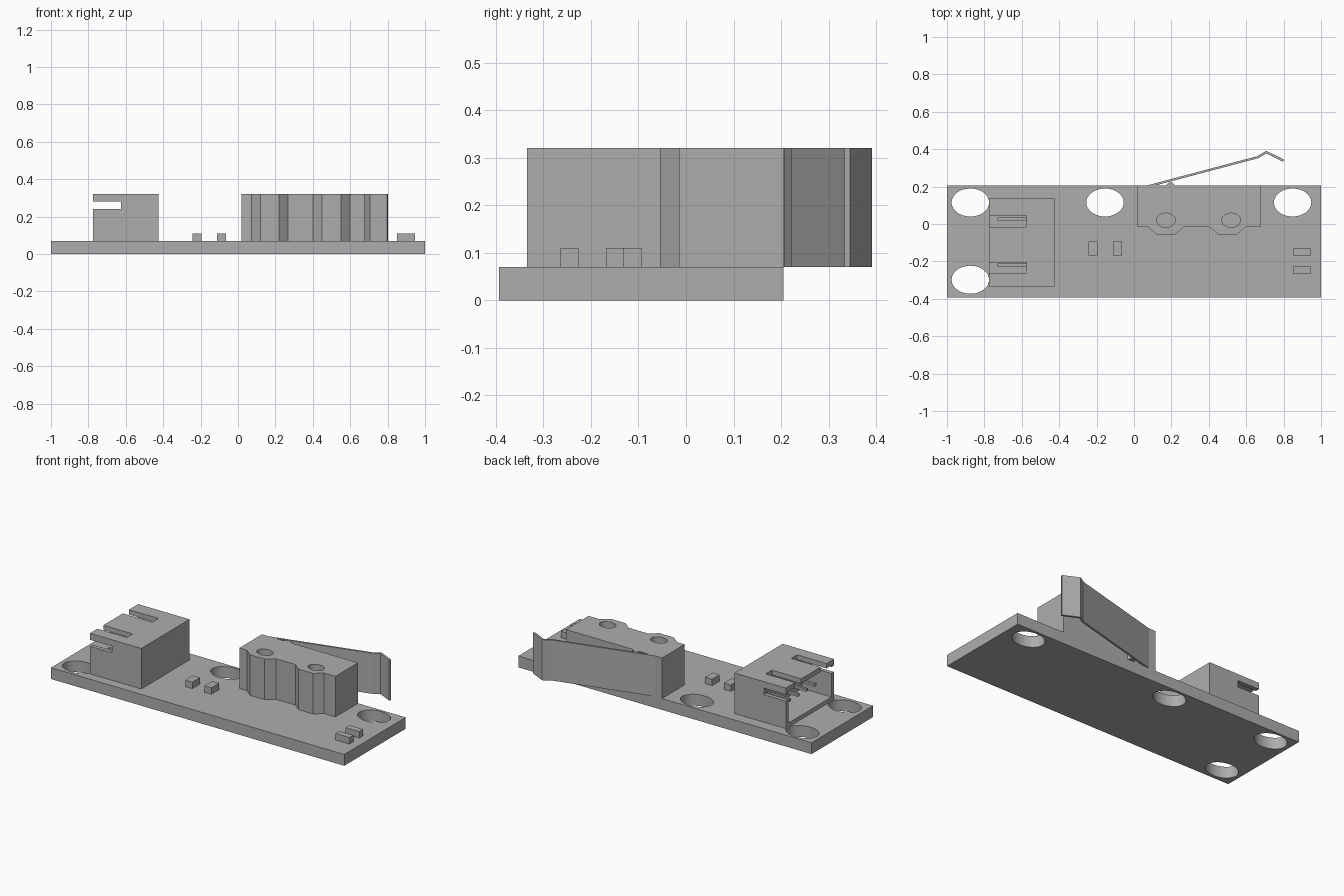
import bpy, bmesh, math

if "Cube" in bpy.data.objects:
    bpy.data.objects.remove(bpy.data.objects["Cube"], do_unlink=True)

BOARD_TOP, PART_TOP = 0.07, 0.32

grey = bpy.data.materials.new("plain grey")
grey.use_nodes = True
grey.diffuse_color = (0.42, 0.42, 0.42, 1)
grey.node_tree.nodes["Principled BSDF"].inputs["Base Color"].default_value = grey.diffuse_color


def prism(name, outline, z0, z1):
    """Extrude a flat xy outline from z0 to z1."""
    bm = bmesh.new()
    base = bm.faces.new([bm.verts.new((x, y, z0)) for x, y in outline])
    up = bmesh.ops.extrude_face_region(bm, geom=[base])["geom"]
    bmesh.ops.translate(bm, vec=(0, 0, z1 - z0),
                        verts=[g for g in up if isinstance(g, bmesh.types.BMVert)])
    bmesh.ops.recalc_face_normals(bm, faces=bm.faces)
    mesh = bpy.data.meshes.new(name)
    bm.to_mesh(mesh)
    bm.free()
    mesh.materials.append(grey)
    obj = bpy.data.objects.new(name, mesh)
    bpy.context.collection.objects.link(obj)
    return obj


def box(name, x0, x1, y0, y1, z0, z1):
    return prism(name, [(x0, y0), (x1, y0), (x1, y1), (x0, y1)], z0, z1)


def oval(name, x, y, rx, ry, z0, z1, sides=48):
    angles = [math.tau * i / sides for i in range(sides)]
    return prism(name, [(x + rx * math.cos(a), y + ry * math.sin(a)) for a in angles], z0, z1)


def cut(target, cutters):
    """Subtract the cutters, then discard them."""
    for cutter in cutters:
        cutter.hide_render = True
        mod = target.modifiers.new("cut", "BOOLEAN")
        mod.operation, mod.solver, mod.object = "DIFFERENCE", "EXACT", cutter
        bpy.ops.object.select_all(action="DESELECT")
        bpy.context.view_layer.objects.active = target
        target.select_set(True)
        bpy.ops.object.modifier_apply(modifier=mod.name)
        bpy.data.objects.remove(cutter, do_unlink=True)
    bpy.ops.object.shade_smooth_by_angle(angle=math.radians(30))


# Circuit board with oval mounting holes
board = box("circuit_board", -1, 1, -0.393, 0.205, 0, BOARD_TOP)
cut(board, [oval("hole_cutter", x, y, 0.1, 0.075, -0.1, 0.2)
            for x, y in [(-0.875, 0.115), (-0.155, 0.115), (0.848, 0.115), (-0.875, -0.298)]])

# Socket open towards -x, with top slots and side notches
socket = box("socket_housing", -0.775, -0.425, -0.335, 0.135, BOARD_TOP, PART_TOP)
cut(socket, [
    box("cavity_cutter", -0.9, -0.575, -0.31, 0.11, 0.095, 0.29),
    box("slot_cutter", -0.9, -0.575, -0.015, 0.045, 0.25, 0.4),
    box("slot_cutter", -0.9, -0.575, -0.262, -0.205, 0.25, 0.4),
    box("notch_cutter", -0.9, -0.625, -0.5, 0.3, 0.24, 0.28),
])

# Row of contact pins
for i in range(4):
    y = 0.027 - i * 0.082
    box(f"contact_pin_{i + 1}", -0.73, -0.565, y - 0.008, y + 0.008, 0.185, 0.201)

# Switch body: straight back, two rounded-off lobes on the front
outline = [(0.02, 0.205), (0.02, -0.015)]
for x in (0.17, 0.5):
    outline += [(x - 0.098, -0.015), (x - 0.05, -0.055), (x + 0.05, -0.055), (x + 0.098, -0.015)]
outline += [(0.675, -0.015), (0.675, 0.205)]
switch = prism("switch_body", outline, BOARD_TOP, PART_TOP)
cut(switch, [oval("pin_hole_cutter", x, 0.02, 0.05, 0.038, 0, 0.5) for x in (0.17, 0.52)])

# Plunger and bent lever behind the switch
prism("switch_plunger", [(0.17, 0.2), (0.22, 0.2), (0.22, 0.207), (0.205, 0.222), (0.185, 0.222),
                         (0.17, 0.207)], BOARD_TOP, PART_TOP)
prism("switch_lever", [(0.065, 0.205), (0.66, 0.363), (0.707, 0.391), (0.803, 0.345),
                       (0.797, 0.333), (0.707, 0.377), (0.665, 0.352), (0.11, 0.205)],
      BOARD_TOP, PART_TOP)

# Small chips soldered to the board
for i, x in enumerate((-0.218, -0.088)):
    box(f"middle_chip_{i + 1}", x - 0.024, x + 0.024, -0.168, -0.094, BOARD_TOP, 0.11)
for i, y in enumerate((-0.149, -0.245)):
    box(f"end_chip_{i + 1}", 0.85, 0.945, y - 0.019, y + 0.019, BOARD_TOP, 0.11)
